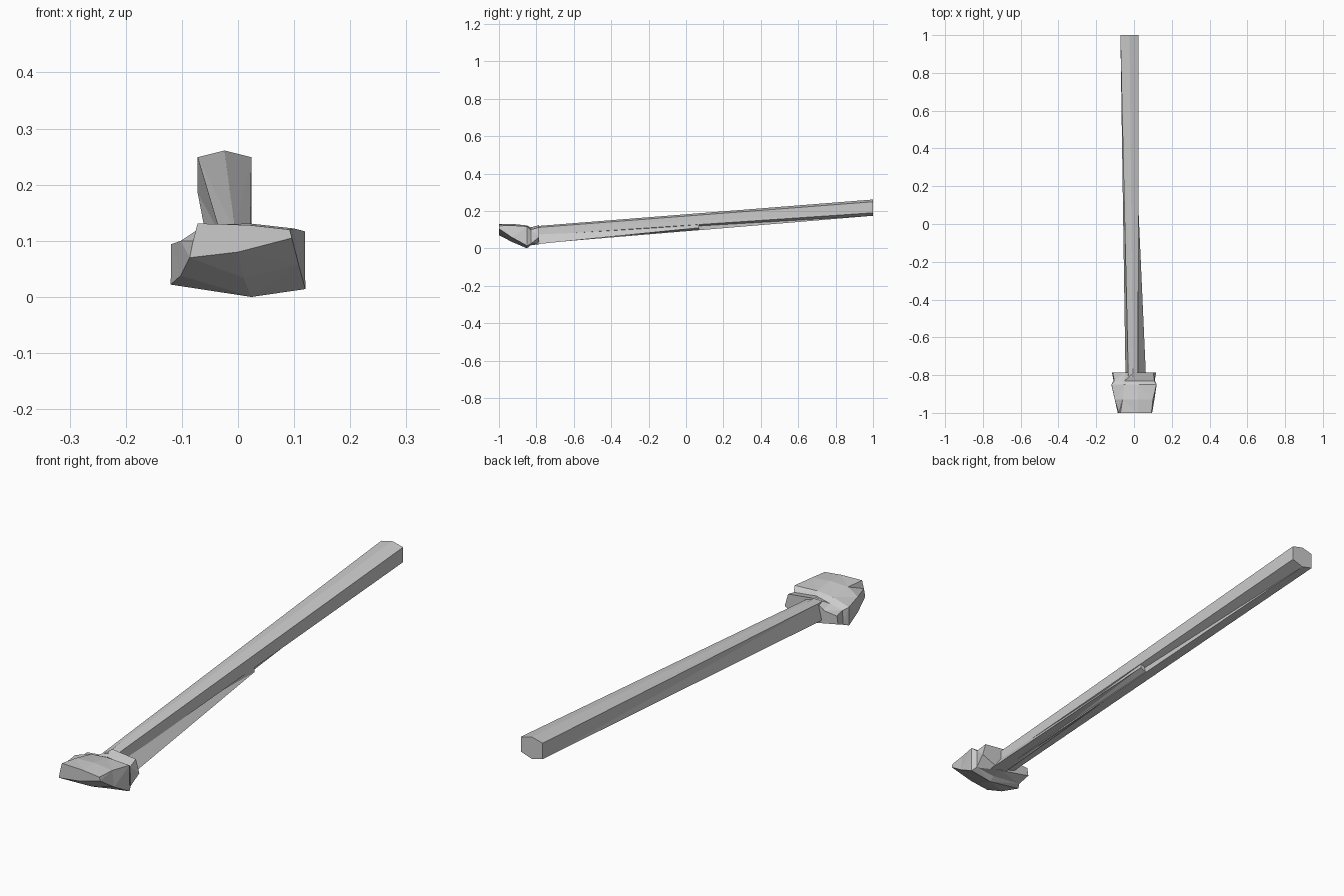
import bpy, bmesh


def loft(name, rings):
    """Skin a list of (y, [(x, z), ...]) rings into a capped, faceted solid."""
    bm = bmesh.new()
    loops = [[bm.verts.new((x, y, z)) for x, z in pts] for y, pts in rings]
    n = len(loops[0])
    for a, b in zip(loops, loops[1:]):
        for i in range(n):
            j = (i + 1) % n
            bm.faces.new((a[i], a[j], b[j], b[i]))
    bm.faces.new(loops[0])
    bm.faces.new(loops[-1])
    bmesh.ops.triangulate(bm, faces=bm.faces[:])
    bmesh.ops.recalc_face_normals(bm, faces=bm.faces[:])
    mesh = bpy.data.meshes.new(name)
    bm.to_mesh(mesh)
    bm.free()
    obj = bpy.data.objects.new(name, mesh)
    bpy.context.collection.objects.link(obj)
    return obj


# Six-sided shaft, leaning up to the back
loft("shaft", [
    (-0.81, [(-0.03, 0.108), (-0.005, 0.118), (0.022, 0.11),
             (0.024, 0.068), (0.022, 0.024), (-0.045, 0.045)]),
    (1.0, [(-0.072, 0.249), (-0.024, 0.261), (0.024, 0.249),
           (0.024, 0.19), (-0.024, 0.174), (-0.072, 0.186)]),
])

# Thin fin under the right side of the shaft
loft("shaft_fin", [
    (-0.80, [(0.0, 0.105), (0.063, 0.022), (0.0, 0.024)]),
    (0.07, [(0.018, 0.165), (0.024, 0.11), (0.0, 0.10)]),
])

# Chipped stone head: blunt nose, wide middle, pinched groove, ragged rear
loft("head", [
    (-1.0, [(-0.086, 0.07), (-0.08, 0.10), (-0.072, 0.131), (0.02, 0.128),
            (0.092, 0.12), (0.096, 0.105), (0.0, 0.08)]),
    (-0.93, [(-0.102, 0.038), (-0.102, 0.10), (-0.06, 0.128), (0.02, 0.131),
             (0.10, 0.122), (0.108, 0.058), (0.01, 0.034)]),
    (-0.85, [(-0.12, 0.022), (-0.119, 0.094), (-0.05, 0.116), (0.02, 0.122),
             (0.119, 0.117), (0.12, 0.014), (0.024, 0.0)]),
    (-0.83, [(-0.108, 0.03), (-0.105, 0.085), (-0.05, 0.098), (0.01, 0.112),
             (0.108, 0.10), (0.11, 0.024), (0.024, 0.016)]),
    (-0.785, [(-0.117, 0.05), (-0.112, 0.082), (-0.05, 0.088), (0.0, 0.124),
              (0.102, 0.112), (0.117, 0.06), (0.024, 0.022)]),
])
